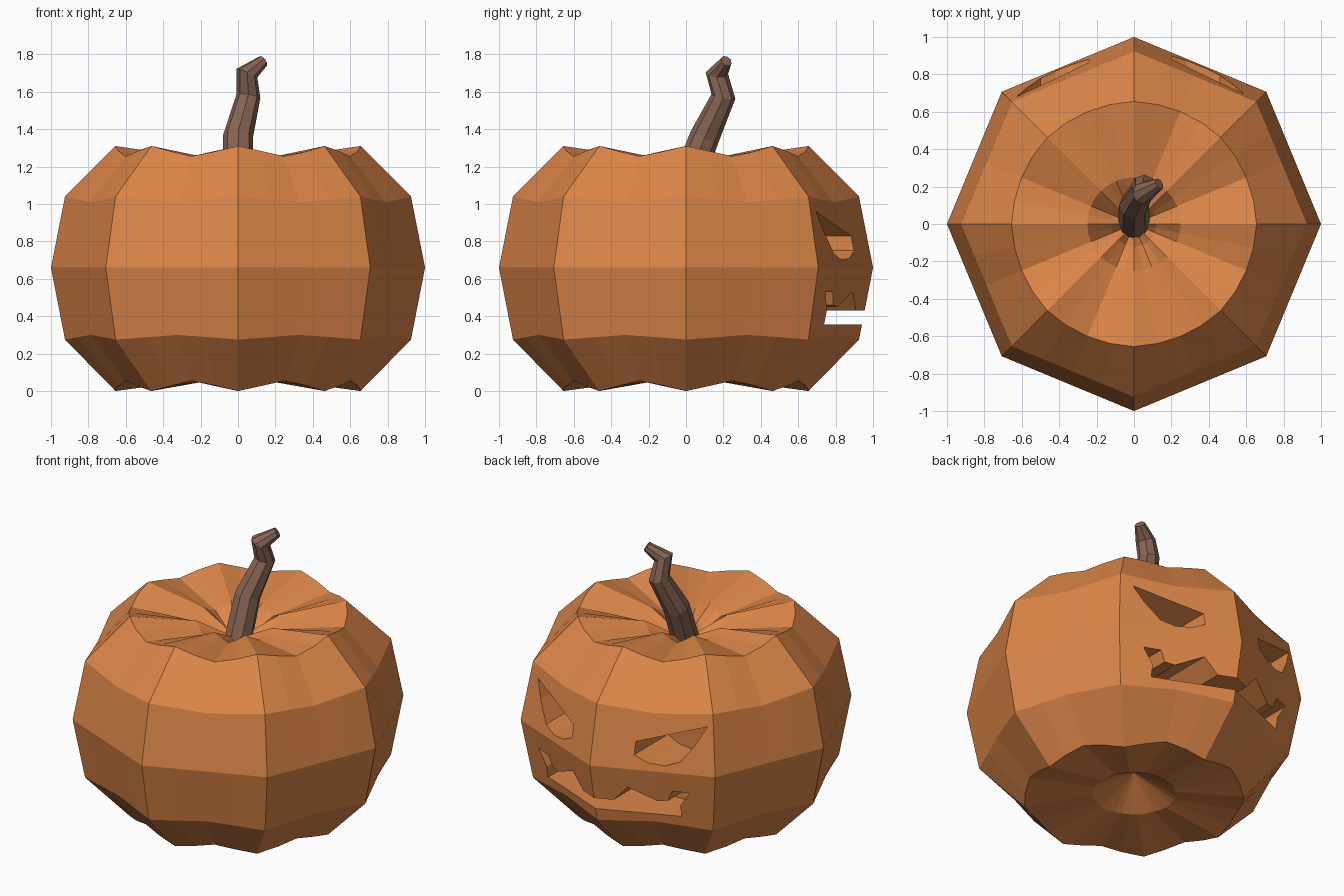
import bpy, bmesh, math
from mathutils import Vector

if "Cube" in bpy.data.objects:
    bpy.data.objects.remove(bpy.data.objects["Cube"])


def material(name, color):
    m = bpy.data.materials.new(name)
    m.diffuse_color = (*color, 1)
    m.use_nodes = True
    m.node_tree.nodes["Principled BSDF"].inputs["Base Color"].default_value = m.diffuse_color
    return m


def finish(bm, name, mat):
    bmesh.ops.recalc_face_normals(bm, faces=bm.faces)
    me = bpy.data.meshes.new(name)
    bm.to_mesh(me)
    bm.free()
    me.materials.append(mat)
    ob = bpy.data.objects.new(name, me)
    bpy.context.collection.objects.link(ob)
    return ob


def bridge(bm, a, b):
    n = len(a)
    for i in range(n):
        bm.faces.new((a[i], a[(i + 1) % n], b[(i + 1) % n], b[i]))


def fan(bm, ring, pole):
    for i in range(len(ring)):
        bm.faces.new((ring[i], ring[(i + 1) % len(ring)], pole))


orange = material("orange_skin", (0.72, 0.24, 0.065))
brown = material("stem_brown", (0.24, 0.13, 0.085))

# Body: eight lobes; each ring is (radius, ridge z, valley z, flatness of lobe)
rings = [(.25, .055, .06, 0), (.655, 0, .055, .1), (.925, .275, .30, 1),
         (1, .66, .66, 1), (.925, 1.04, 1.01, 1), (.655, 1.31, 1.255, .1),
         (.25, 1.25, 1.20, 0), (.12, 1.18, 1.13, 0)]
SUB = 4
dip = [0, .5, 1, .55]
bm = bmesh.new()
loops = []
for r, zr, zv, flat in rings:
    loop = []
    for i in range(8 * SUB):
        k, j = divmod(i, SUB)
        a0, a1, f = k * math.pi / 4, (k + 1) * math.pi / 4, j / SUB
        p0 = Vector((math.cos(a0), math.sin(a0)))
        p1 = Vector((math.cos(a1), math.sin(a1)))
        am = a0 + f * math.pi / 4
        p = p0.lerp(p1, f) * flat + Vector((math.cos(am), math.sin(am))) * (1 - flat)
        loop.append(bm.verts.new((p.x * r, p.y * r, zr + (zv - zr) * dip[j])))
    loops.append(loop)
for a, b in zip(loops, loops[1:]):
    bridge(bm, a, b)
fan(bm, loops[0], bm.verts.new((0, 0, .20)))
fan(bm, loops[-1], bm.verts.new((0, 0, 1.11)))
body = finish(bm, "pumpkin_body", orange)


# Carved face: prisms along y cut pockets into the back
def carve(name, outline, y0=.53, y1=1.3):
    bm = bmesh.new()
    a = [bm.verts.new((x, y0, z)) for x, z in outline]
    b = [bm.verts.new((x, y1, z)) for x, z in outline]
    bridge(bm, a, b)
    bm.faces.new(a)
    bm.faces.new(b)
    cutter = finish(bm, name, orange)
    cutter.hide_render = True
    mod = body.modifiers.new(name, 'BOOLEAN')
    mod.operation = 'DIFFERENCE'
    mod.solver = 'EXACT'
    mod.object = cutter
    bpy.context.view_layer.objects.active = body
    bpy.ops.object.modifier_apply(modifier=name)
    bpy.data.objects.remove(cutter)


eye = [(.22, .83), (.22, .75), (.30, .71), (.40, .70), (.48, .73), (.56, .85), (.61, .96)]
for side, label in ((1, "right"), (-1, "left")):
    carve(label + "_eye_cutter", [(side * x - .02, z) for x, z in eye])
half = [(.11, .43), (.20, .53), (.36, .45), (.42, .46), (.45, .53),
        (.55, .53), (.485, .43), (.485, .355)]
carve("mouth_cutter", half + [(-x, z) for x, z in reversed(half)])

# Stem: tapered bent tube
path = [((0, 0, 1.10), .085), ((0, .10, 1.36), .08), ((.055, .20, 1.575), .065),
        ((.048, .165, 1.70), .06), ((.135, .215, 1.765), .032)]
bm = bmesh.new()
loops = []
for i, (p, r) in enumerate(path):
    t = Vector(path[min(i + 1, len(path) - 1)][0]) - Vector(path[max(i - 1, 0)][0])
    q = Vector((0, 0, 1)).rotation_difference(t)
    loops.append([bm.verts.new(Vector(p) + q @ Vector(
        (r * math.cos(k * math.pi / 4), r * math.sin(k * math.pi / 4), 0))) for k in range(8)])
for a, b in zip(loops, loops[1:]):
    bridge(bm, a, b)
bm.faces.new(loops[0])
bm.faces.new(loops[-1])
finish(bm, "stem", brown)
